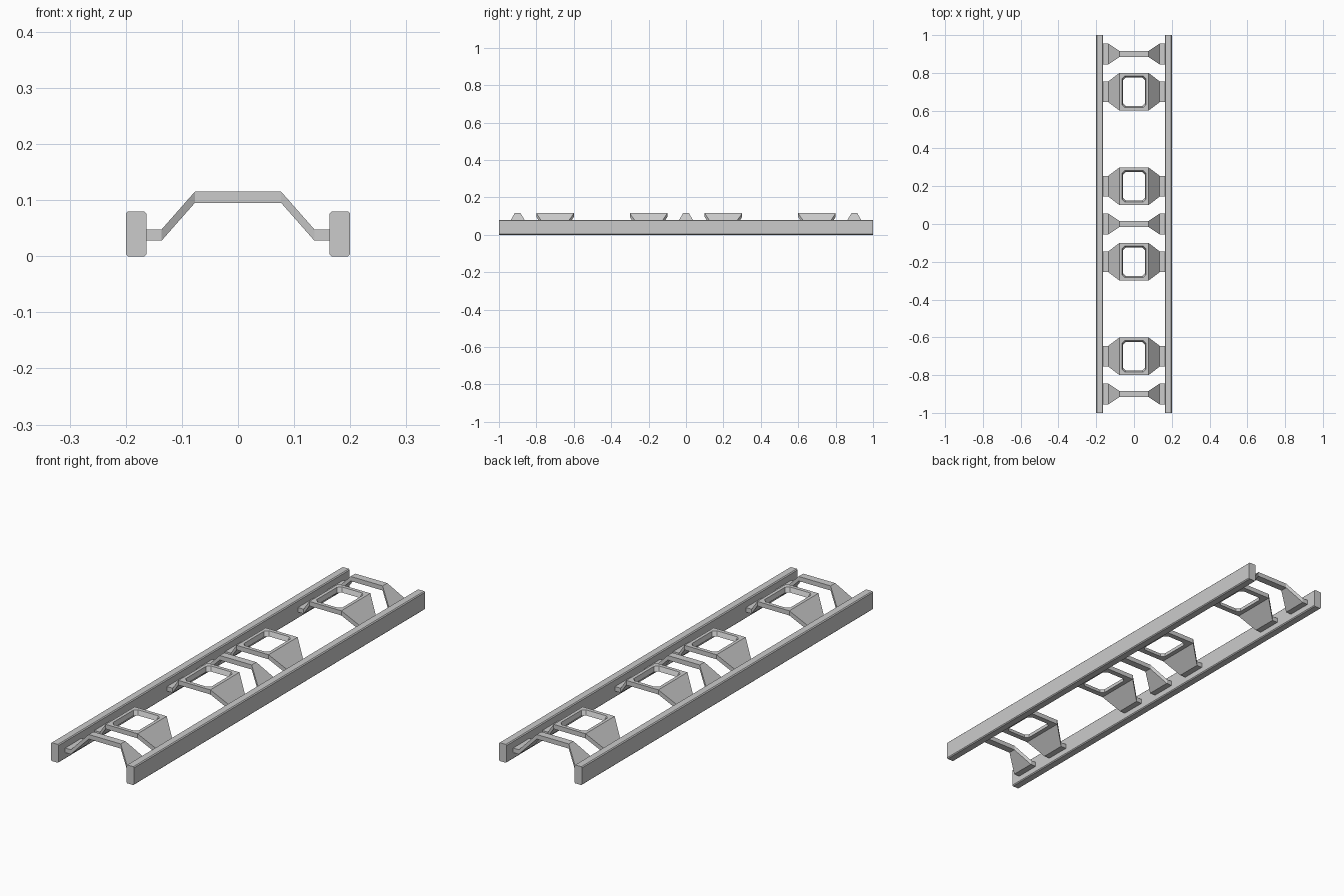
import bpy
import bmesh

cube = bpy.data.objects.get("Cube")
if cube:
    bpy.data.objects.remove(cube, do_unlink=True)

steel = bpy.data.materials.new("steel_grey")
steel.use_nodes = True
colour = (0.6, 0.6, 0.6, 1)
steel.diffuse_color = colour
steel.node_tree.nodes["Principled BSDF"].inputs["Base Color"].default_value = colour


def loft(name, sections):
    """Skin a closed solid through matching rings of points."""
    bm = bmesh.new()
    rings = [[bm.verts.new(p) for p in ring] for ring in sections]
    n = len(rings[0])
    for a, b in zip(rings, rings[1:]):
        for i in range(n):
            j = (i + 1) % n
            bm.faces.new((a[i], a[j], b[j], b[i]))
    bm.faces.new(rings[0])
    bm.faces.new(rings[-1])
    bmesh.ops.recalc_face_normals(bm, faces=bm.faces)
    mesh = bpy.data.meshes.new(name)
    bm.to_mesh(mesh)
    bm.free()
    mesh.materials.append(steel)
    obj = bpy.data.objects.new(name, mesh)
    bpy.context.collection.objects.link(obj)
    return obj


def octagon(hx, hy, c):
    """Rectangle outline with clipped corners."""
    quarter = [(hx, hy - c), (hx - c, hy)]
    right_top = quarter
    left_top = [(-x, y) for x, y in reversed(quarter)]
    left_low = [(-x, -y) for x, y in quarter]
    right_low = [(x, -y) for x, y in reversed(quarter)]
    return right_top + left_top + left_low + right_low


def cross_member(name, y, middle):
    """Bent strap between the rails; middle is its half width on top."""
    foot, thick = 0.055, 0.02
    half = [(-0.165, foot, 0.048), (-0.136, foot, 0.048), (-0.077, middle, 0.115)]
    stations = half + [(-x, w, z) for x, w, z in reversed(half)]
    return loft(name, [[(x, y - w, z - thick), (x, y + w, z - thick),
                        (x, y + w, z), (x, y - w, z)] for x, w, z in stations])


# Side rails with slightly clipped long edges
for side, x in (("left", 0.1815), ("right", -0.1815)):
    outline = octagon(0.0185, 0.04, 0.004)
    loft(side + "_rail", [[(x + u, y, 0.04 + v) for u, v in outline] for y in (-1, 1)])

# Narrow braces at both ends and the centre
for label, y in (("front", -0.9), ("centre", 0), ("rear", 0.9)):
    cross_member(label + "_brace", y, 0.016)

# Wide mounting frames, each with a window whose walls taper
for i, y in enumerate((-0.7, -0.2, 0.2, 0.7)):
    frame = cross_member(f"mount_frame_{i + 1}", y, 0.1)
    cutter = loft("window_cutter", [[(u, y + v, z) for u, v in octagon(hx, hy, 0.014)]
                                    for z, hx, hy in ((0.08, 0.053, 0.07), (0.13, 0.067, 0.09))])
    cutter.hide_render = True
    cut = frame.modifiers.new("window", "BOOLEAN")
    cut.operation = "DIFFERENCE"
    cut.solver = "EXACT"
    cut.object = cutter
    bpy.context.view_layer.objects.active = frame
    bpy.ops.object.modifier_apply(modifier=cut.name)
    bpy.data.objects.remove(cutter, do_unlink=True)
